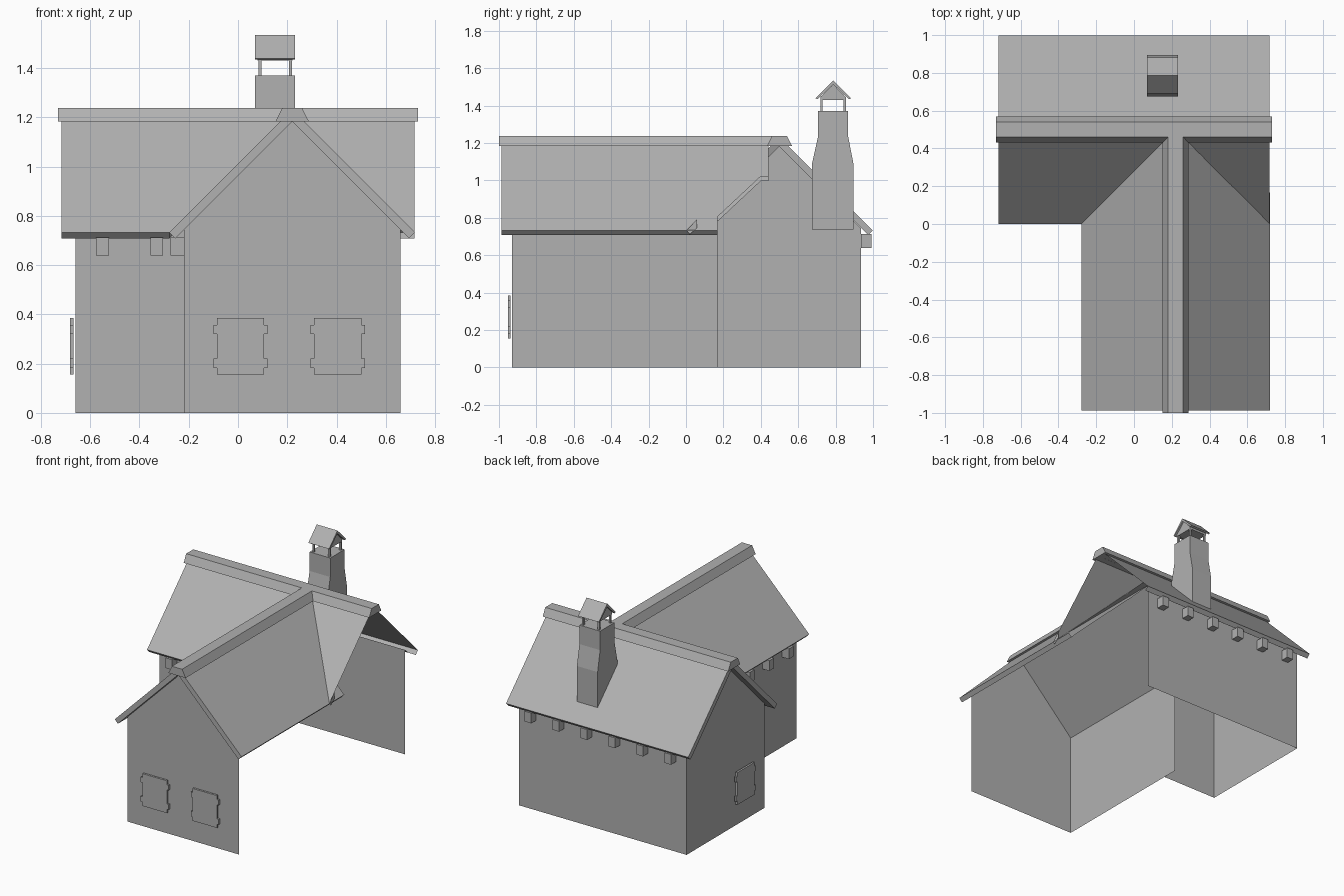
import bpy, bmesh
from mathutils import Vector

if "Cube" in bpy.data.objects:
    bpy.data.objects.remove(bpy.data.objects["Cube"])

APEX, T = 1.232, 0.035          # outer ridge height, roof thickness
RX, RY = 0.22, 0.5              # wing ridge x, main ridge y
D = 0.499                       # ridge to eave

grey = bpy.data.materials.new("grey")
grey.diffuse_color = (0.44, 0.44, 0.44, 1)
grey.use_nodes = True
grey.node_tree.nodes["Principled BSDF"].inputs["Base Color"].default_value = grey.diffuse_color


def finish(name, bm, recalc=True, drop=None):
    if recalc:
        bmesh.ops.recalc_face_normals(bm, faces=bm.faces)
    if drop:
        gone = [f for f in bm.faces if drop(f.calc_center_median(), f.normal)]
        bmesh.ops.delete(bm, geom=gone, context='FACES')
    me = bpy.data.meshes.new(name)
    bm.to_mesh(me)
    bm.free()
    me.materials.append(grey)
    ob = bpy.data.objects.new(name, me)
    bpy.context.collection.objects.link(ob)
    return ob


def loft(name, bottom, top, drop=None):
    """Solid between two matching outlines, minus any dropped faces."""
    bm = bmesh.new()
    a = [bm.verts.new(p) for p in bottom]
    b = [bm.verts.new(p) for p in top]
    bm.faces.new(a)
    bm.faces.new(b)
    n = len(a)
    for i in range(n):
        bm.faces.new((a[i], a[(i + 1) % n], b[(i + 1) % n], b[i]))
    bm.normal_update()
    return finish(name, bm, True, drop)


def prism(name, profile, axis, lo, hi):
    """Extrude a 2D profile along x (profile = y,z) or y (profile = x,z)."""
    put = (lambda u, v, w: (w, u, v)) if axis == 'x' else (lambda u, v, w: (u, w, v))
    return loft(name, [put(u, v, lo) for u, v in profile],
                [put(u, v, hi) for u, v in profile])


def box(name, x0, x1, y0, y1, z0, z1):
    return prism(name, [(y0, z0), (y1, z0), (y1, z1), (y0, z1)], 'x', x0, x1)


def wall(name, *pts):
    bm = bmesh.new()
    bm.faces.new([bm.verts.new(p) for p in pts])
    return finish(name, bm, False)


def slab(name, pts, wing, side, drop=None):
    """45 degree roof slab; pts = (along ridge, distance from ridge)."""
    k = T / 2 ** 0.5
    top, bot = [], []
    for a, d in pts:
        d2, fall = (d - k, k) if d > 0 else (0, 2 * k)
        for out, dd, z in ((top, d, APEX - d), (bot, d2, APEX - d - fall)):
            out.append((RX + side * dd, a, z) if wing else (a, RY + side * dd, z))
    return loft(name, bot, top, drop)


# Walls: an open shell with no right side and no floor
W, E, F, B, S, H = -0.66, 0.66, 0.06, 0.936, -0.93, 0.743
IN = 0.168                      # where the wing stops inside the main part
wall("wing_front_gable", (-0.22, S, 0), (E, S, 0), (E, S, H), (RX, S, 1.183), (-0.22, S, H))
wall("wing_left_wall", (-0.22, IN, 0), (-0.22, S, 0), (-0.22, S, H), (-0.22, IN, H))
wall("main_front_wall", (W, F, 0), (-0.22, F, 0), (-0.22, F, H), (W, F, H))
wall("main_left_gable", (W, B, 0), (W, F, 0), (W, F, H), (W, RY, 1.183), (W, B, H))
wall("main_back_wall", (E, B, 0), (W, B, 0), (W, B, H), (E, B, H))

# Wing roof, tucked past the valley under the main roof, open at its inner end
wing_outline = [(-0.987, 0), (-0.987, D), (IN, D), (IN, 0.427),
                (0.40, 0.21), (0.44, 0.21), (0.44, 0)]
inner_end = lambda c, n: c.y > 0.1
for side, label in ((1, "right"), (-1, "left")):
    slab("wing_roof_" + label, wing_outline, True, side, inner_end)

# Main roof: back slope open at its right end and inside, front split by the wing
slab("main_roof_back", [(-0.717, 0), (0.717, 0), (0.717, D), (-0.717, D)], False, 1,
     lambda c, n: n.x > 0.9 or (abs(n.x) < 0.1 and n.z * n.y > 0 and n.z < 0))
wall("back_soffit", (-0.717, B, H), (0.66, B, H), (0.66, 0.974, 0.708), (-0.717, 0.974, 0.708))
wall("left_soffit", (-0.717, RY, 1.183), (W, RY, 1.183), (W, B, H), (-0.717, B, H))
slab("main_roof_front_left", [(-0.717, 0), (RX, 0), (RX - D, D), (-0.717, D)], False, -1)
wall("main_roof_front_right", (RX, RY, APEX), (0.717, RY - D, APEX - D), (0.717, RY, APEX))
wall("eave_corner", (0.718, 0.003, 0.733), (0.718, 0.02, 0.712), (0.718, 0.058, 0.745),
     (0.718, 0.058, 0.792))

# Ridge caps
cap = [(-0.068, 1.183), (0.068, 1.183), (0.04, 1.238), (-0.04, 1.238)]
prism("main_ridge_cap", [(RY + u, z) for u, z in cap], 'x', -0.73, 0.73)
prism("wing_ridge_cap", [(RX + u, z) for u, z in cap], 'y', -1.0, 0.46)

# Eave brackets
for x in (-0.55, -0.33, -0.11, 0.11, 0.33, 0.55):
    box("back_bracket", x - 0.026, x + 0.026, B, 0.992, 0.64, 0.713)
    if x < -0.3:
        box("front_bracket", x - 0.026, x + 0.026, 0.005, F, 0.64, 0.713)
for y in (-0.79, -0.57, -0.35, -0.13):
    box("wing_bracket", -0.275, -0.22, y - 0.026, y + 0.026, 0.64, 0.713)

# Window panels with stepped edges, standing just off the walls
half = [(0.096, 0.155), (0.096, 0.182), (0.11, 0.182), (0.11, 0.22), (0.096, 0.22),
        (0.096, 0.32), (0.11, 0.32), (0.11, 0.357), (0.096, 0.357), (0.096, 0.385)]
panel = half + [(-u, z) for u, z in reversed(half)]
for x in (0.01, 0.405):
    prism("front_window", [(x + u, z) for u, z in panel], 'y', -0.952, -0.938)
prism("left_window", [(0.3 + u, z) for u, z in panel], 'x', -0.682, -0.668)

# Chimney stack, narrowing above the roof
prism("chimney", [(0.674, 0.738), (0.895, 0.738), (0.895, 1.09), (0.867, 1.235),
                  (0.867, 1.37), (0.706, 1.37), (0.706, 1.235), (0.674, 1.09)],
      'x', 0.069, 0.232)
for x in (0.083, 0.207):
    for y in (0.718, 0.842):
        box("chimney_post", x, x + 0.013, y, y + 0.013, 1.37, 1.435)

# Chimney hood
prism("hood_gable", [(0.718, 1.43), (0.855, 1.43), (0.855, 1.445), (0.787, 1.513),
                     (0.718, 1.445)], 'x', 0.08, 0.221)
prism("hood_roof", [(0.692, 1.44), (0.787, 1.535), (0.882, 1.44), (0.872, 1.434),
                    (0.787, 1.513), (0.702, 1.434)], 'x', 0.069, 0.232)
